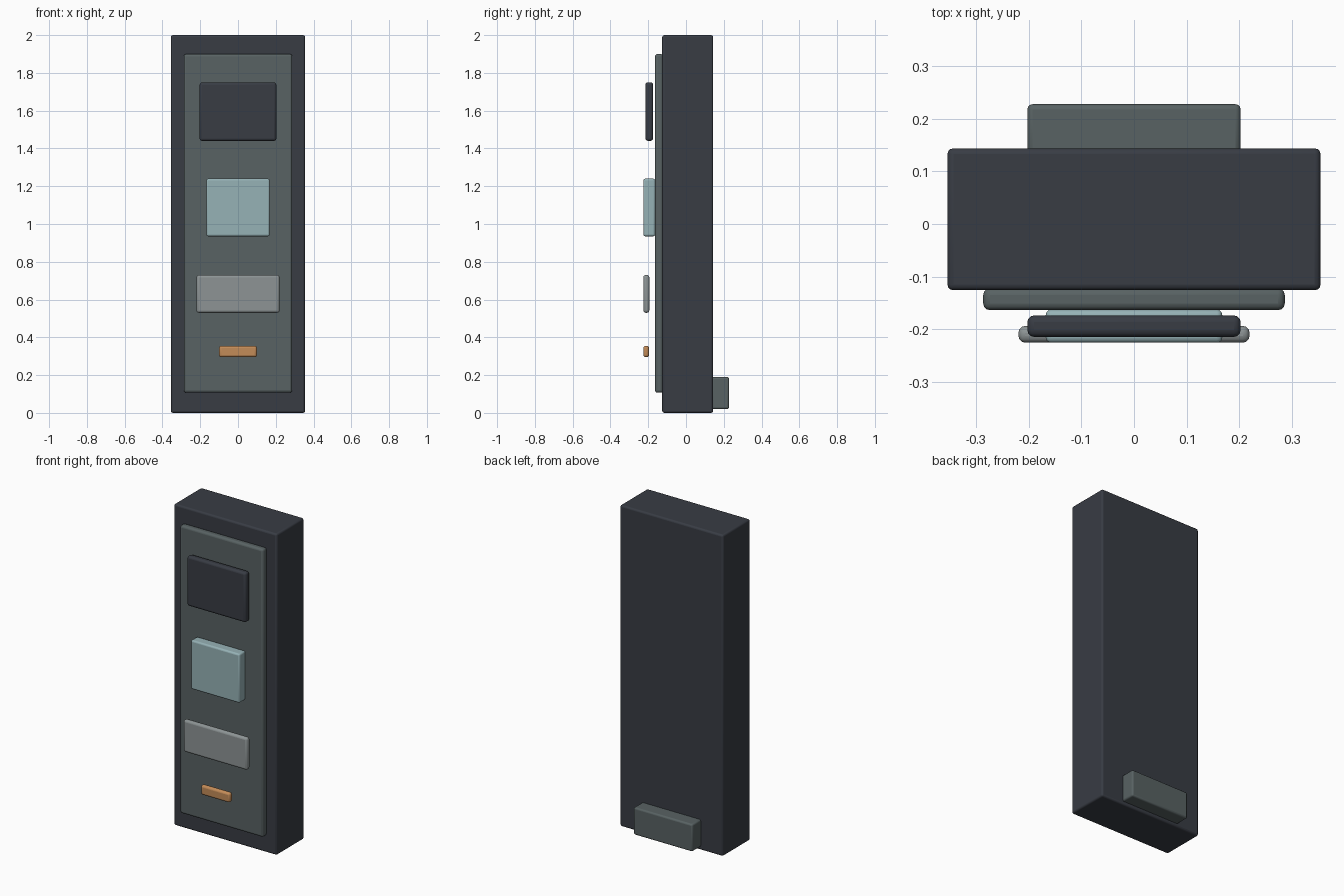
import bpy

if "Cube" in bpy.data.objects:
    bpy.data.objects.remove(bpy.data.objects["Cube"])


def material(name, srgb):
    m = bpy.data.materials.new(name)
    lin = [((c / 255 + 0.055) / 1.055) ** 2.4 for c in srgb]
    m.diffuse_color = (*lin, 1)
    m.use_nodes = True
    m.node_tree.nodes["Principled BSDF"].inputs["Base Color"].default_value = m.diffuse_color
    return m


charcoal = material("charcoal", (56, 60, 68))
slate = material("slate grey", (88, 98, 99))
ice = material("pale blue", (150, 178, 182))
steel = material("steel grey", (141, 148, 149))
copper = material("copper orange", (196, 140, 88))


def box(name, x, y, z, mat, bevel):
    """Bevelled box, symmetric in x, from (min, max) ranges in y and z."""
    bpy.ops.mesh.primitive_cube_add(
        size=1, location=(0, (y[0] + y[1]) / 2, (z[0] + z[1]) / 2))
    o = bpy.context.object
    o.name = name
    o.scale = (2 * x, y[1] - y[0], z[1] - z[0])
    bpy.ops.object.transform_apply(location=False, rotation=False, scale=True)
    b = o.modifiers.new("bevel", 'BEVEL')
    b.width = bevel
    b.segments = 3
    o.data.materials.append(mat)
    bpy.ops.object.shade_smooth_by_angle()
    return o


# cabinet and raised front panel
box("cabinet", 0.355, (-0.126, 0.144), (0, 2), charcoal, 0.011)
box("front_panel", 0.287, (-0.164, -0.122), (0.107, 1.9), slate, 0.013)

# fittings standing off the front, top to bottom
box("screen", 0.203, (-0.215, -0.174), (1.44, 1.75), charcoal, 0.013)
box("display_window", 0.168, (-0.226, -0.163), (0.935, 1.24), ice, 0.01)
box("tray_plate", 0.22, (-0.226, -0.194), (0.53, 0.73), steel, 0.013)
box("handle_bar", 0.1, (-0.226, -0.196), (0.295, 0.355), copper, 0.012)

# rear foot block
box("rear_block", 0.203, (0.135, 0.228), (0.02, 0.19), slate, 0.01)
